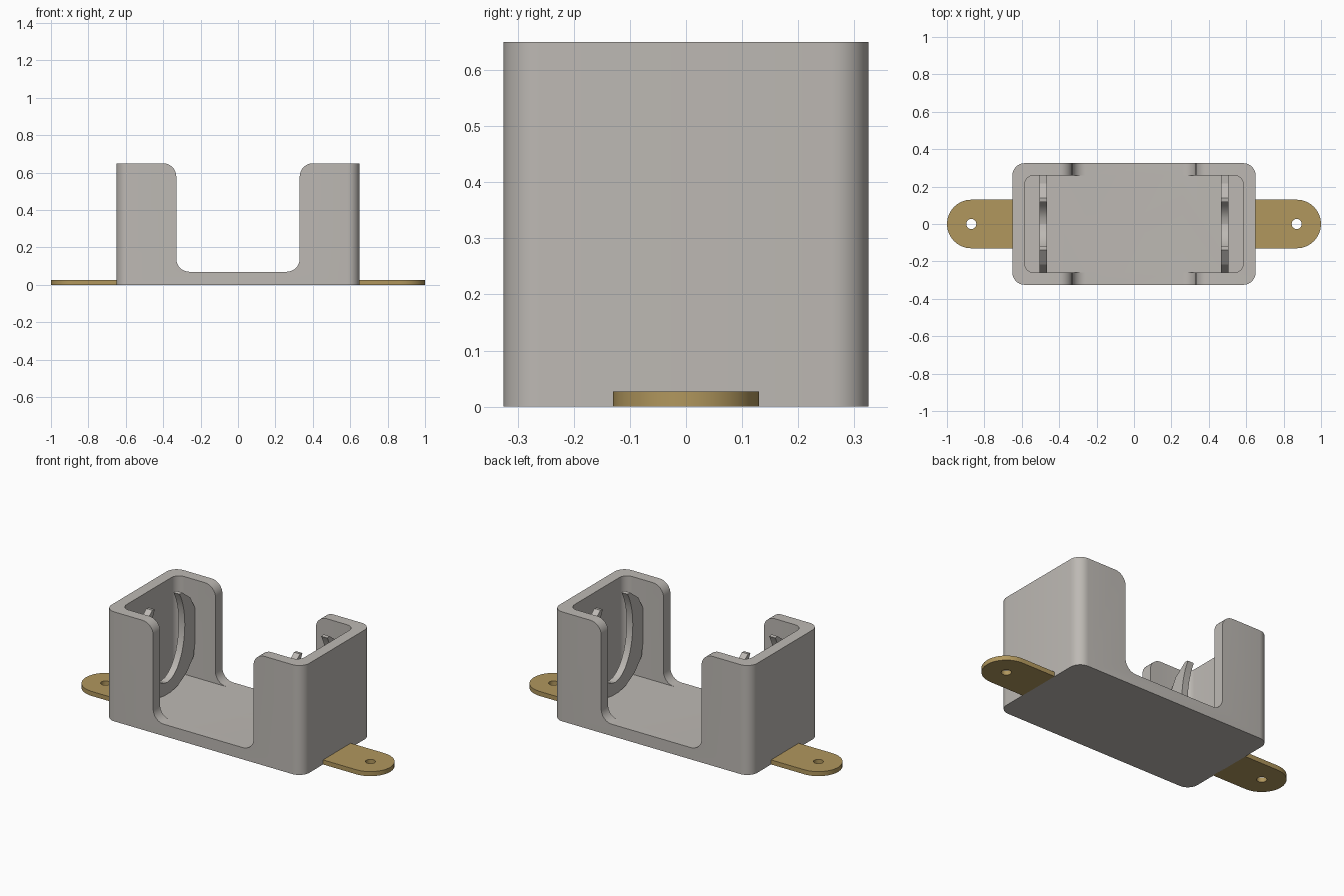
import bpy
import bmesh
from math import sin, cos, radians
from mathutils import Vector

cube = bpy.data.objects.get("Cube")
if cube:
    bpy.data.objects.remove(cube, do_unlink=True)


def material(name, rgb):
    m = bpy.data.materials.new(name)
    m.use_nodes = True
    m.diffuse_color = (*rgb, 1)
    m.node_tree.nodes["Principled BSDF"].inputs["Base Color"].default_value = (*rgb, 1)
    return m


GRAY = material("warm_gray_plastic", (0.51, 0.485, 0.455))
BRASS = material("brass", (0.44, 0.31, 0.11))


def arc(cx, cy, rx, ry, start, end, steps):
    angles = [radians(start + (end - start) * i / steps) for i in range(steps + 1)]
    return [(cx + rx * cos(a), cy + ry * sin(a)) for a in angles]


def rounded_rect(hx, hy, r):
    pts = []
    for i, (sx, sy) in enumerate([(1, 1), (-1, 1), (-1, -1), (1, -1)]):
        pts += arc(sx * (hx - r), sy * (hy - r), r, r, 90 * i, 90 * i + 90, 8)
    return pts


def prism(name, profile, place, lo, hi, mat):
    """Extrude a 2D profile from lo to hi; place maps (u, v, depth) to 3D."""
    bm = bmesh.new()
    face = bm.faces.new([bm.verts.new(place(u, v, lo)) for u, v in profile])
    ext = bmesh.ops.extrude_face_region(bm, geom=[face])
    move = Vector(place(0, 0, hi)) - Vector(place(0, 0, lo))
    bmesh.ops.translate(bm, vec=move, verts=[v for v in ext["geom"] if isinstance(v, bmesh.types.BMVert)])
    bmesh.ops.recalc_face_normals(bm, faces=bm.faces)
    mesh = bpy.data.meshes.new(name)
    bm.to_mesh(mesh)
    bm.free()
    mesh.materials.append(mat)
    obj = bpy.data.objects.new(name, mesh)
    bpy.context.collection.objects.link(obj)
    return obj


def activate(obj):
    bpy.ops.object.select_all(action='DESELECT')
    obj.select_set(True)
    bpy.context.view_layer.objects.active = obj


def cut(obj, cutter):
    mod = obj.modifiers.new("cut", 'BOOLEAN')
    mod.operation = 'DIFFERENCE'
    mod.solver = 'EXACT'
    mod.object = cutter
    activate(obj)
    bpy.ops.object.modifier_apply(modifier=mod.name)
    bpy.data.objects.remove(cutter, do_unlink=True)


def smooth(obj, angle=30):
    activate(obj)
    bpy.ops.object.shade_smooth_by_angle(angle=radians(angle))


def flat_xy(u, v, d):
    return (u, v, d)


def along_y(u, v, d):
    return (u, d, v)


def along_x(u, v, d):
    return (d, u, v)


H, FLOOR, R = 0.65, 0.07, 0.07

# Open box with rounded corners
box = prism("holder_box", rounded_rect(0.65, 0.325, 0.065), flat_xy, 0, H, GRAY)
cut(box, prism("cavity", rounded_rect(0.585, 0.26, 0.05), flat_xy, FLOOR, 0.8, GRAY))

# U-shaped opening through front and back walls, flared at the top
half = arc(0.33 - R, FLOOR + R, R, R, -90, 0, 8) + arc(0.33 + R, H - R, R, R, 180, 90, 8)
half.append((0.33 + R, 0.8))
opening = half + [(-x, z) for x, z in reversed(half)]
cut(box, prism("opening", opening, along_y, -0.5, 0.5, GRAY))
smooth(box)

# Curved contact cradle: round outside, tall oval gap open at the top
outer = arc(0, 0.36, 0.295, 0.295, 62, -242, 16)
outer = [(max(-0.262, min(0.262, y)), max(0.06, z)) for y, z in outer]
inner = arc(0, 0.42, 0.165, 0.28, -225, 45, 24)

for side, s in (("left", 1), ("right", -1)):
    cradle = prism(side + "_contact_cradle", outer + inner, along_x, s * 0.465, s * 0.505, GRAY)
    smooth(cradle, 18)

    # Mounting tab with a screw hole
    tip = arc(0.87, 0, 0.13, 0.13, -90, 90, 16)
    outline = [(s * x, y) for x, y in [(0.64, -0.13)] + tip + [(0.64, 0.13)]]
    tab = prism(side + "_mounting_tab", outline, flat_xy, 0, 0.027, BRASS)
    cut(tab, prism("hole", arc(s * 0.87, 0, 0.027, 0.027, 0, 345, 23), flat_xy, -0.1, 0.1, BRASS))
    smooth(tab)
